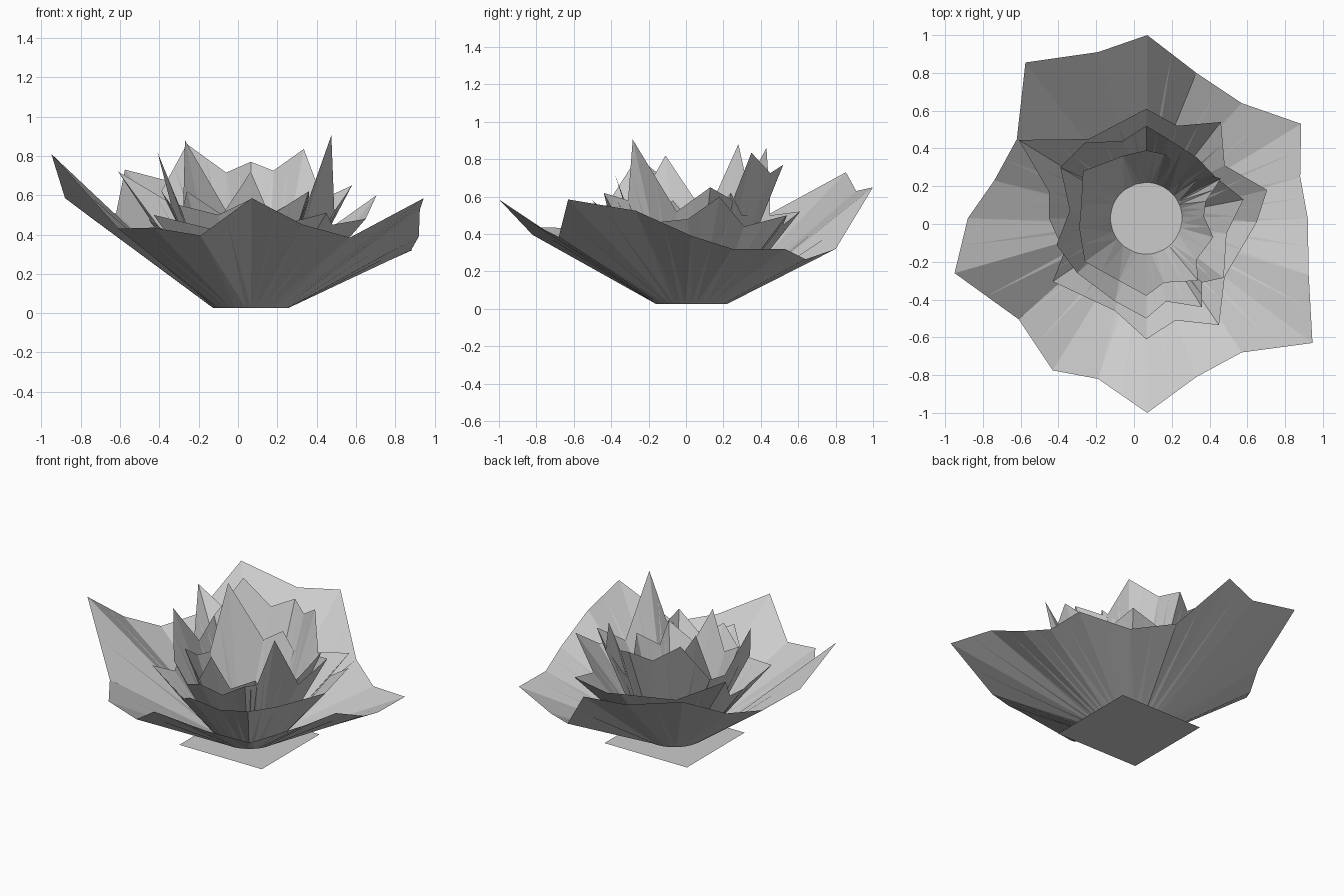
import bpy, bmesh, math
from mathutils import Vector

CX, CY, BASE_R, BASE_Z = 0.065, 0.03, 0.19, 0.025

grey = bpy.data.materials.new("grey")
grey.diffuse_color = (0.6, 0.6, 0.6, 1)


def finish(name, bm):
    mesh = bpy.data.meshes.new(name)
    bm.to_mesh(mesh)
    bm.free()
    mesh.materials.append(grey)
    ob = bpy.data.objects.new(name, mesh)
    bpy.context.collection.objects.link(ob)
    return ob


def petal_ring(name, rim, cap=False):
    """Open flared shell rising from the round base to a jagged rim."""
    bm = bmesh.new()
    pts = []
    for i, p in enumerate(rim):          # rim tips plus the middle of each edge
        a, b = Vector(p), Vector(rim[(i + 1) % len(rim)])
        pts += [a, (a + b) / 2]
    low, top = [], []
    for p in pts:
        ang = math.atan2(p.y - CY, p.x - CX)
        low.append(bm.verts.new((CX + BASE_R * math.cos(ang),
                                 CY + BASE_R * math.sin(ang), BASE_Z)))
        top.append(bm.verts.new(p))
    n = len(pts)
    for i in range(n):
        j = (i + 1) % n
        bm.faces.new((low[i], low[j], top[j], top[i]))
    bmesh.ops.triangulate(bm, faces=bm.faces[:])
    if cap:
        bm.faces.new(low)
    return finish(name, bm)


# Wide outer petals, closed at the base
petal_ring("outer_petals", [
    (0.92, 0.03, 0.39), (0.88, 0.25, 0.32), (0.885, 0.53, 0.32), (0.57, 0.64, 0.265),
    (0.33, 0.80, 0.32), (0.07, 1.0, 0.65), (-0.19, 0.91, 0.63), (-0.575, 0.855, 0.73),
    (-0.62, 0.45, 0.51), (-0.74, 0.23, 0.48), (-0.88, 0.03, 0.585), (-0.95, -0.26, 0.81),
    (-0.61, -0.505, 0.43), (-0.43, -0.775, 0.435), (-0.19, -0.82, 0.395),
    (0.07, -1.0, 0.585), (0.33, -0.81, 0.45), (0.57, -0.68, 0.385),
    (0.945, -0.63, 0.585), (0.925, -0.27, 0.525)], cap=True)

# Second ring
petal_ring("second_petals", [
    (0.65, 0.01, 0.48), (0.705, 0.18, 0.60), (0.48, 0.31, 0.44), (0.46, 0.54, 0.50),
    (0.23, 0.52, 0.45), (0.065, 0.61, 0.52), (-0.24, 0.45, 0.50), (-0.61, 0.445, 0.72),
    (-0.45, 0.17, 0.48), (-0.45, 0.03, 0.47), (-0.37, -0.15, 0.42), (-0.43, -0.305, 0.50),
    (-0.10, -0.46, 0.42), (0.065, -0.61, 0.53), (0.22, -0.51, 0.45),
    (0.45, -0.535, 0.51), (0.48, -0.28, 0.45)])

# Tall third ring
petal_ring("third_petals", [
    (0.49, -0.05, 0.52), (0.58, 0.13, 0.65), (0.43, 0.25, 0.58), (0.335, 0.35, 0.835),
    (0.18, 0.45, 0.725), (0.065, 0.52, 0.77), (-0.06, 0.44, 0.715), (-0.26, 0.43, 0.86),
    (-0.39, 0.30, 0.62), (-0.34, 0.07, 0.55), (-0.41, -0.11, 0.82), (-0.30, -0.26, 0.55),
    (-0.10, -0.41, 0.50), (0.065, -0.50, 0.58), (0.17, -0.41, 0.50),
    (0.36, -0.44, 0.62), (0.36, -0.31, 0.58), (0.475, -0.285, 0.905)])

# Innermost ring
petal_ring("inner_petals", [
    (0.37, 0.04, 0.45), (0.38, 0.12, 0.48), (0.46, 0.24, 0.62), (0.27, 0.30, 0.50),
    (0.16, 0.37, 0.50), (0.065, 0.39, 0.60), (-0.06, 0.36, 0.52), (-0.27, 0.28, 0.88),
    (-0.28, 0.10, 0.48), (-0.29, -0.02, 0.50), (-0.26, -0.20, 0.62), (-0.08, -0.30, 0.50),
    (0.065, -0.38, 0.72), (0.16, -0.31, 0.50), (0.34, -0.30, 0.60),
    (0.33, -0.19, 0.48), (0.42, -0.07, 0.58)])

# Flat square sheet under the flower
bm = bmesh.new()
h = 0.31
bm.faces.new([bm.verts.new((CX + sx * h, CY + sy * h, 0))
              for sx, sy in ((-1, -1), (1, -1), (1, 1), (-1, 1))])
finish("ground_sheet", bm)
